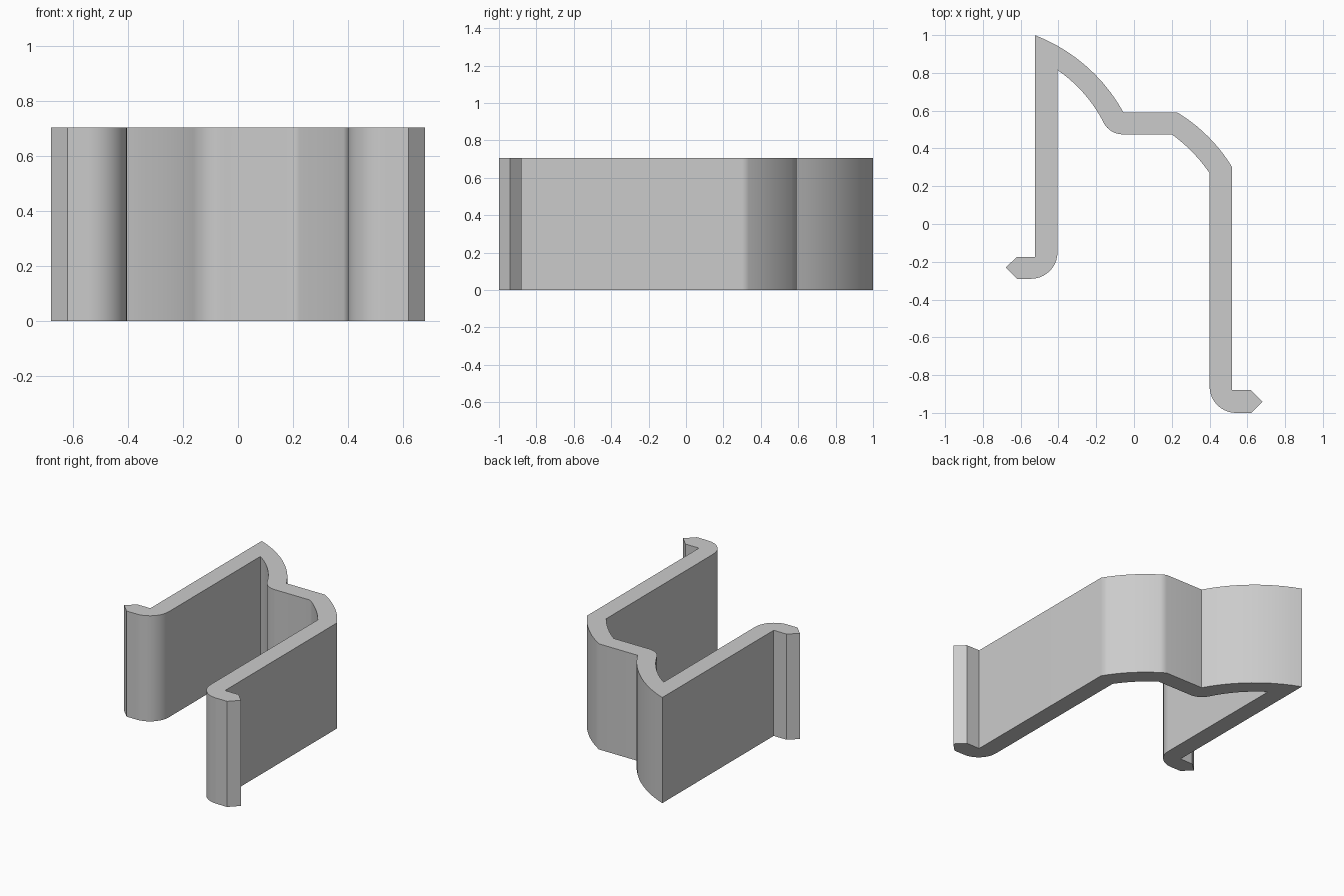
import bpy, bmesh, math
from mathutils import Vector

if "Cube" in bpy.data.objects:
    bpy.data.objects.remove(bpy.data.objects["Cube"], do_unlink=True)

HEIGHT = 0.705

# Clip outline: x, y, and the bulge of the arc to the next point (0 = straight)
OUTLINE = [
    (-0.525, 1.0, 0.055), (-0.055, 0.59, 0),            # outer left shoulder
    (0.23, 0.59, 0.025), (0.52, 0.30, 0),               # outer right shoulder
    (0.52, -0.88, 0), (0.62, -0.88, 0), (0.68, -0.94, 0),  # right foot tip
    (0.62, -1.0, 0), (0.54, -1.0, 0.041), (0.40, -0.86, 0),
    (0.40, 0.27, -0.012), (0.20, 0.475, 0),             # inner right shoulder
    (-0.05, 0.475, 0.022), (-0.165, 0.545, -0.022), (-0.405, 0.815, 0),
    (-0.405, -0.15, 0.041), (-0.545, -0.29, 0),         # left foot
    (-0.62, -0.29, 0), (-0.68, -0.23, 0), (-0.62, -0.175, 0), (-0.525, -0.175, 0),
]


def arc(a, b, sagitta, steps=10):
    """Points from a up to, but not including, b; positive bulges to the left."""
    if not sagitta:
        return [a]
    chord = b - a
    half = chord.length / 2
    left = Vector((-chord.y, chord.x)).normalized()
    radius = (half * half + sagitta * sagitta) / (2 * sagitta)
    centre = (a + b) / 2 + left * (sagitta - radius)
    turn = -4 * math.atan(sagitta / half)
    points = []
    for i in range(steps):
        t = turn * i / steps
        d = a - centre
        points.append(centre + Vector((d.x * math.cos(t) - d.y * math.sin(t),
                                       d.x * math.sin(t) + d.y * math.cos(t))))
    return points


# Material
grey = bpy.data.materials.new("plain grey")
grey.use_nodes = True
colour = (0.6, 0.6, 0.6, 1)
grey.diffuse_color = colour
grey.node_tree.nodes["Principled BSDF"].inputs["Base Color"].default_value = colour

# Profile extruded upward
bm = bmesh.new()
loop = []
for i, (x, y, bulge) in enumerate(OUTLINE):
    nx, ny, _ = OUTLINE[(i + 1) % len(OUTLINE)]
    loop += arc(Vector((x, y)), Vector((nx, ny)), bulge)
base = bm.faces.new([bm.verts.new((p.x, p.y, 0)) for p in loop])
result = bmesh.ops.extrude_face_region(bm, geom=[base], use_keep_orig=True)
top = [v for v in result["geom"] if isinstance(v, bmesh.types.BMVert)]
bmesh.ops.translate(bm, verts=top, vec=(0, 0, HEIGHT))
bmesh.ops.recalc_face_normals(bm, faces=bm.faces)

mesh = bpy.data.meshes.new("spring_clip")
bm.to_mesh(mesh)
bm.free()
mesh.materials.append(grey)
clip = bpy.data.objects.new("spring_clip", mesh)
bpy.context.collection.objects.link(clip)

# Smooth bends, crisp corners, flat walls
bpy.ops.object.select_all(action='DESELECT')
clip.select_set(True)
bpy.context.view_layer.objects.active = clip
bpy.ops.object.shade_smooth_by_angle(angle=math.radians(38))
weighted = clip.modifiers.new("flat_walls", 'WEIGHTED_NORMAL')
weighted.keep_sharp = True
